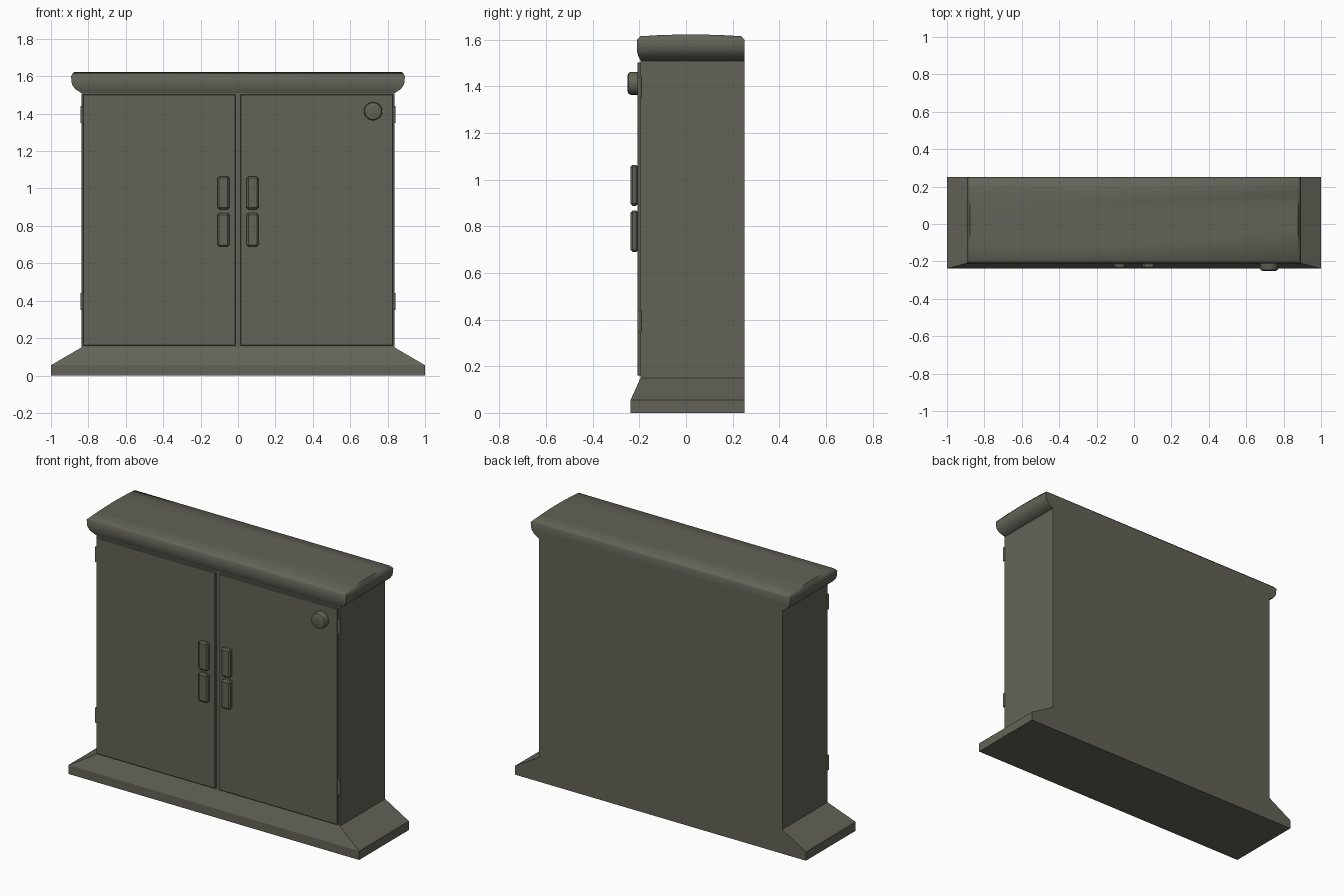
import bpy, bmesh, math
from mathutils import Matrix

if "Cube" in bpy.data.objects:
    bpy.data.objects.remove(bpy.data.objects["Cube"])

# One flat olive-grey paint for the whole cabinet
paint = bpy.data.materials.new("olive_grey")
paint.diffuse_color = (0.125, 0.124, 0.098, 1)
paint.use_nodes = True
paint.node_tree.nodes["Principled BSDF"].inputs["Base Color"].default_value = paint.diffuse_color


def finish(name, bm, smooth=None):
    bmesh.ops.recalc_face_normals(bm, faces=bm.faces)
    me = bpy.data.meshes.new(name)
    bm.to_mesh(me)
    bm.free()
    me.materials.append(paint)
    ob = bpy.data.objects.new(name, me)
    bpy.context.collection.objects.link(ob)
    if smooth:
        bpy.ops.object.select_all(action='DESELECT')
        ob.select_set(True)
        bpy.context.view_layer.objects.active = ob
        bpy.ops.object.shade_smooth_by_angle(angle=math.radians(smooth))
    return ob


def loft(rings):
    """Stack of rectangles: (half width, front y, back y, z)."""
    bm = bmesh.new()
    loops = [[bm.verts.new(p) for p in ((-w, f, z), (w, f, z), (w, b, z), (-w, b, z))]
             for w, f, b, z in rings]
    for lo, hi in zip(loops, loops[1:]):
        for i in range(4):
            j = (i + 1) % 4
            bm.faces.new((lo[i], lo[j], hi[j], hi[i]))
    bm.faces.new(loops[0][::-1])
    bm.faces.new(loops[-1])
    return bm


def box(name, x, y, z, bevel=0.0):
    """Box from (min, max) ranges with an optional bevel."""
    bm = bmesh.new()
    mid = [(a + b) / 2 for a, b in (x, y, z)]
    size = [b - a for a, b in (x, y, z)]
    bmesh.ops.create_cube(bm, size=1, matrix=Matrix.Translation(mid) @ Matrix.Diagonal((*size, 1)))
    if bevel:
        bmesh.ops.bevel(bm, geom=bm.edges[:], offset=bevel, segments=1, affect='EDGES')
    return finish(name, bm)


# Plinth flaring out to the front and sides, flat at the back
finish("base", loft([(1.0, -0.238, 0.25, 0), (1.0, -0.238, 0.25, 0.055),
                     (0.837, -0.195, 0.25, 0.15)]))

# Carcass
box("body", (-0.837, 0.837), (-0.195, 0.25), (0.15, 1.515))

# Lid with moulded edge and a slightly crowned top
bm = loft([(0.837, -0.195, 0.25, 1.51), (0.872, -0.205, 0.25, 1.532),
           (0.888, -0.211, 0.25, 1.556), (0.893, -0.211, 0.25, 1.60),
           (0.877, -0.196, 0.238, 1.615)])
for y in (-0.12, -0.03, 0.02, 0.07, 0.16):
    bmesh.ops.bisect_plane(bm, geom=bm.verts[:] + bm.edges[:] + bm.faces[:],
                           plane_co=(0, y, 0), plane_no=(0, 1, 0))
for v in bm.verts:
    if v.co.z > 1.614:
        v.co.z += 0.008 * (1 - ((v.co.y - 0.021) / 0.217) ** 2)
finish("lid", bm, 50)

# Doors, paired handles and hinges, mirrored left and right
for side, s in (("left", -1), ("right", 1)):
    def span(a, b):
        return tuple(sorted((s * a, s * b)))
    box(side + "_door", span(0.013, 0.829), (-0.209, -0.192), (0.16, 1.503), 0.003)
    box(side + "_upper_handle", span(0.046, 0.11), (-0.238, -0.205), (0.888, 1.064), 0.009)
    box(side + "_lower_handle", span(0.046, 0.11), (-0.238, -0.205), (0.69, 0.868), 0.009)
    for level, z in (("upper", 1.395), ("lower", 0.395)):
        bm = bmesh.new()
        bmesh.ops.create_cone(bm, cap_ends=True, segments=10, radius1=0.009, radius2=0.009,
                              depth=0.09, matrix=Matrix.Translation((s * 0.834, -0.199, z)))
        finish(f"{side}_{level}_hinge", bm, 40)

# Round lock knob near the top right corner
bm = bmesh.new()
bmesh.ops.create_cone(bm, cap_ends=True, segments=20, radius1=0.049, radius2=0.049, depth=0.047,
                      matrix=Matrix.Translation((0.722, -0.2265, 1.413))
                      @ Matrix.Rotation(math.pi / 2, 4, 'X'))
rim = [e for e in bm.edges if all(v.co.y < -0.24 for v in e.verts)]
bmesh.ops.bevel(bm, geom=rim, offset=0.013, segments=2, profile=0.5, affect='EDGES')
finish("lock_knob", bm, 35)
